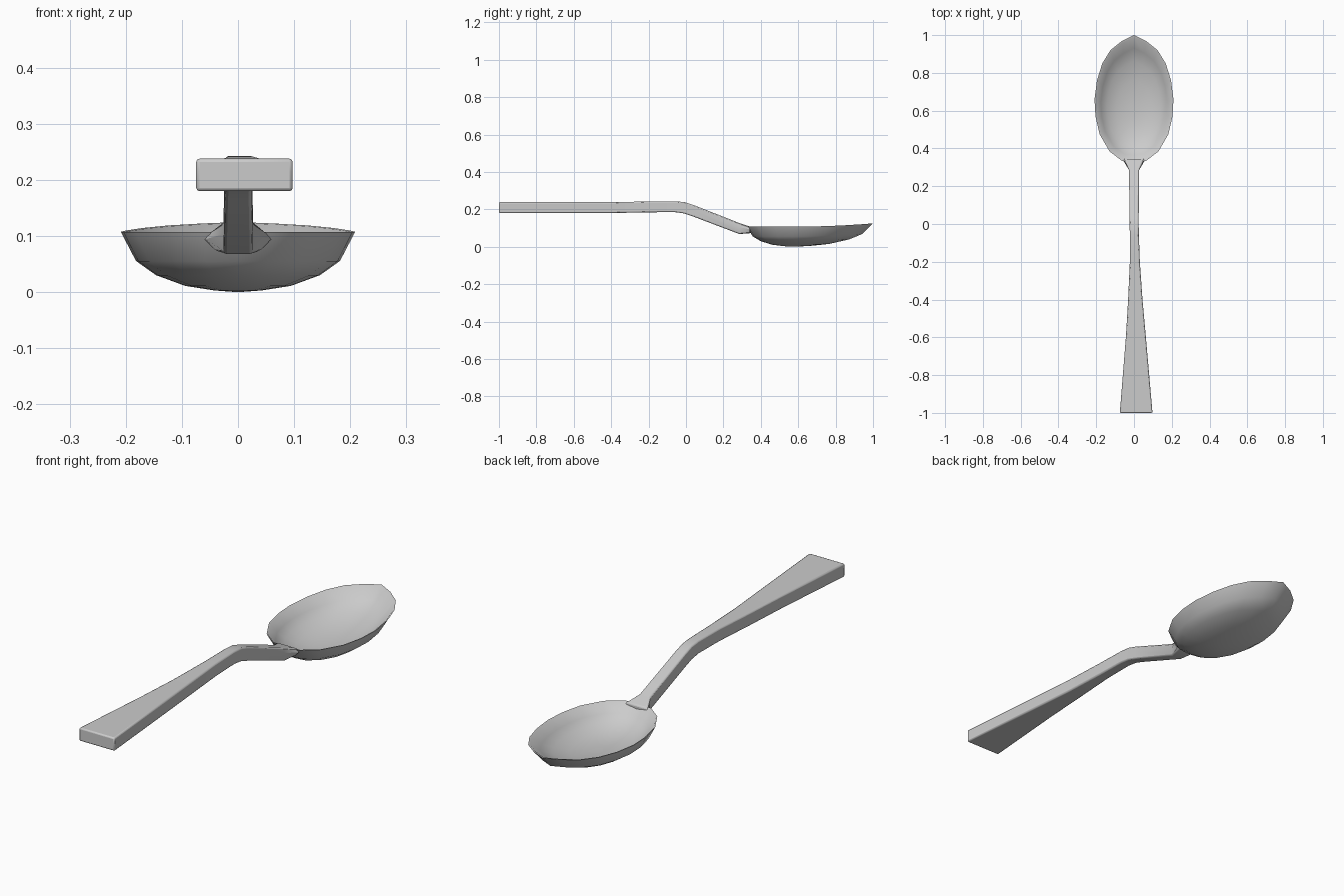
import bpy

if "Cube" in bpy.data.objects:
    bpy.data.objects.remove(bpy.data.objects["Cube"])


def make_object(name, verts, faces, angle):
    mesh = bpy.data.meshes.new(name)
    mesh.from_pydata(verts, [], faces)
    obj = bpy.data.objects.new(name, mesh)
    bpy.context.collection.objects.link(obj)
    bpy.ops.object.select_all(action='DESELECT')
    obj.select_set(True)
    bpy.context.view_layer.objects.active = obj
    bpy.ops.object.mode_set(mode='EDIT')
    bpy.ops.mesh.select_all(action='SELECT')
    bpy.ops.mesh.normals_make_consistent(inside=False)
    bpy.ops.object.mode_set(mode='OBJECT')
    bpy.ops.object.shade_smooth_by_angle(angle=angle)
    return obj


def bridge(rings, n):
    return [(r * n + i, r * n + (i + 1) % n, (r + 1) * n + (i + 1) % n, (r + 1) * n + i)
            for r in range(rings - 1) for i in range(n)]


# Bowl: half outline from tip to neck, mirrored
half = [(.065, .968), (.125, .92), (.168, .85), (.196, .76), (.209, .66),
        (.204, .57), (.182, .475), (.13, .385), (.065, .335)]
outline = [(0, 1.0)] + half + [(0, .325)] + [(-x, y) for x, y in reversed(half)]
CENTRE = .57

# Nested (scale, height) rings: outside from the bottom up, then inside going down
rings = [(.2, .003), (.45, .011), (.7, .03), (.87, .055), (1, .107),
         (.975, .106), (.84, .068), (.68, .044), (.45, .025), (.2, .017)]
verts = []
for s, z in rings:
    for x, y in outline:
        lift = .018 * s * s * max(0, (y - CENTRE) / .43) ** 2
        verts.append((x * s, CENTRE + (y - CENTRE) * s, z + lift))
n = len(outline)
faces = bridge(len(rings), n)
last = (len(rings) - 1) * n
verts += [(0, CENTRE, 0), (0, CENTRE, .015)]
for i in range(n):
    j = (i + 1) % n
    faces += [(j, i, len(verts) - 2), (last + i, last + j, len(verts) - 1)]
make_object("bowl", verts, faces, .9)

# Handle: y, bottom z, top z, left x, right x, width of the top, width of the bottom
sections = [(-1.0, .18, .238, -.075, .098, 1, 1),
            (-.6, .18, .238, -.043, .063, 1, 1),
            (-.4, .18, .238, -.031, .045, 1, 1),
            (-.2, .184, .242, -.022, .031, 1, 1),
            (-.06, .185, .243, -.022, .026, 1, 1),
            (-.01, .178, .239, -.023, .025, 1, 1),
            (.04, .161, .223, -.024, .025, 1, 1),
            (.285, .068, .127, -.026, .027, 1, 1),
            (.345, .072, .107, -.062, .062, .8, .6)]
verts = []
for y, zb, zt, xl, xr, top, bottom in sections:
    mid = zb + (zt - zb) * .6
    verts += [(xl, y, mid), (xl * top, y, zt), (xr * top, y, zt),
              (xr, y, mid), (xr * bottom, y, zb), (xl * bottom, y, zb)]
m = len(sections)
faces = bridge(m, 6) + [tuple(range(6)), tuple(range((m - 1) * 6, m * 6))]
handle = make_object("handle", verts, faces, .6)

# Slightly rounded handle edges
bevel = handle.modifiers.new("Bevel", 'BEVEL')
bevel.width = .006
bevel.segments = 2
bevel.limit_method = 'ANGLE'
bevel.angle_limit = .9
